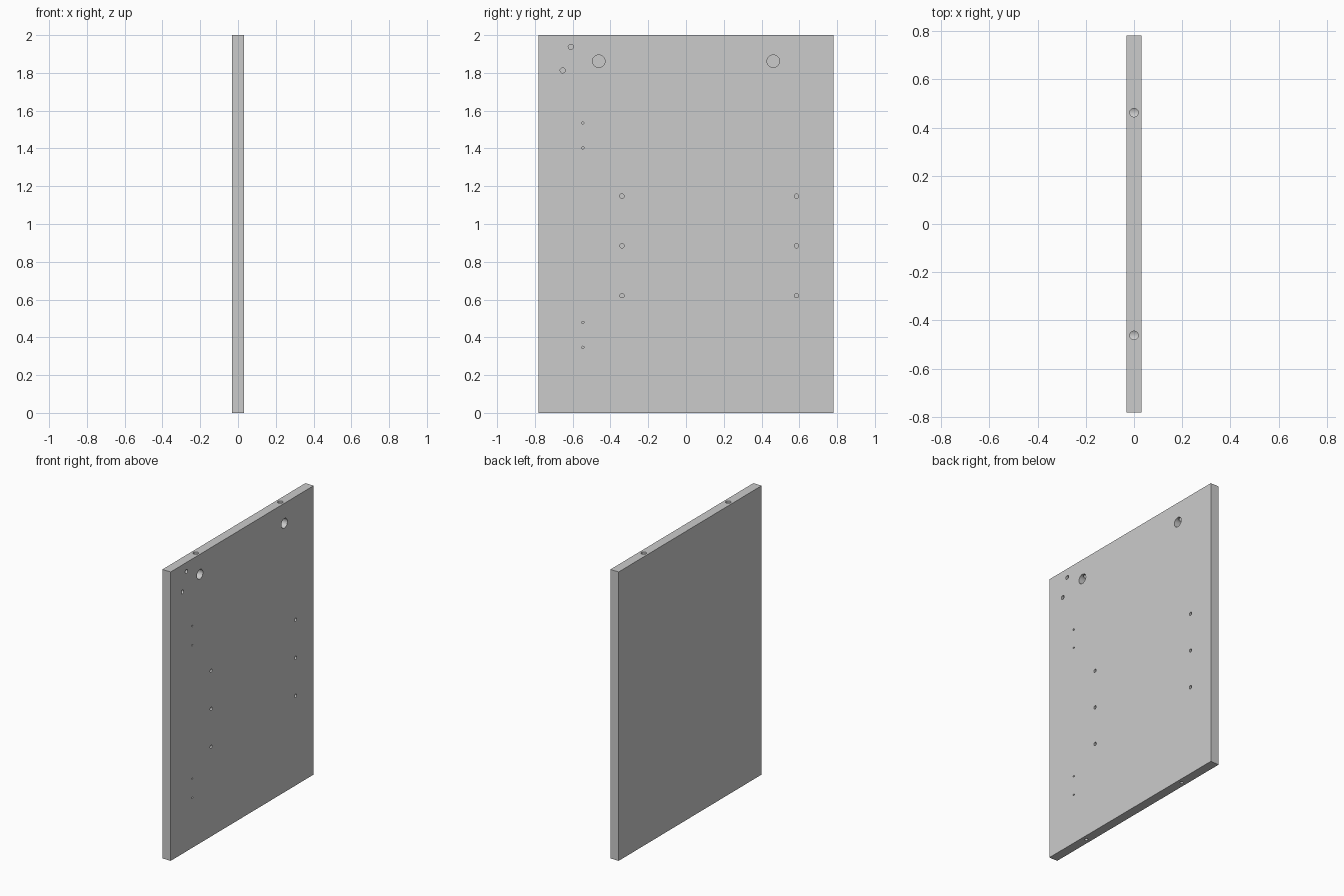
import bpy
import math

if "Cube" in bpy.data.objects:
    bpy.data.objects.remove(bpy.data.objects["Cube"])

T, W, H = 0.064, 1.564, 2.0

# Board
bpy.ops.mesh.primitive_cube_add(size=1, location=(0, 0, H / 2))
board = bpy.context.object
board.name = "side_panel"
board.scale = (T, W, H)
bpy.ops.object.transform_apply(location=True, rotation=False, scale=True)


def drill(mouth, axis, radius, depth, sides=32):
    """Drill a blind hole; axis points out of the board at the mouth."""
    over = 0.02
    rot = (0, math.pi / 2, 0) if axis[0] else (0, 0, 0)
    loc = [m + a * (over - depth) / 2 for m, a in zip(mouth, axis)]
    bpy.ops.mesh.primitive_cylinder_add(vertices=sides, radius=radius,
                                        depth=depth + over, location=loc, rotation=rot)
    cutter = bpy.context.object
    cutter.hide_render = True
    bpy.context.view_layer.objects.active = board
    mod = board.modifiers.new("hole", 'BOOLEAN')
    mod.operation = 'DIFFERENCE'
    mod.solver = 'EXACT'
    mod.object = cutter
    bpy.ops.object.modifier_apply(modifier=mod.name)
    bpy.data.objects.remove(cutter, do_unlink=True)


def drill_face(y, z, radius, depth, sides=32):
    drill((T / 2, y, z), (1, 0, 0), radius, depth, sides)


# Cam sockets, with connector holes from the top edge and dowel holes below
for y in (-0.462, 0.462):
    drill_face(y, 1.862, 0.033, 0.053, 48)
    drill((0, y, H), (0, 0, 1), 0.0175, H - 1.862)
    drill((0, y, 0), (0, 0, -1), 0.0105, 0.14)

# Shelf pin holes
for y in (-0.339, 0.585):
    for z in (0.621, 0.884, 1.148):
        drill_face(y, z, 0.0115, 0.045)

# Fitting holes near the top front corner
for y, z in ((-0.61, 1.938), (-0.653, 1.813)):
    drill_face(y, z, 0.0135, 0.045)

# Hinge screw pilot holes
for z in (0.347, 0.479, 1.403, 1.535):
    drill_face(-0.546, z, 0.006, 0.02, 16)

# Smooth hole walls, crisp edges
bpy.ops.object.select_all(action='DESELECT')
board.select_set(True)
bpy.context.view_layer.objects.active = board
bpy.ops.object.shade_smooth_by_angle(angle=math.radians(30))
